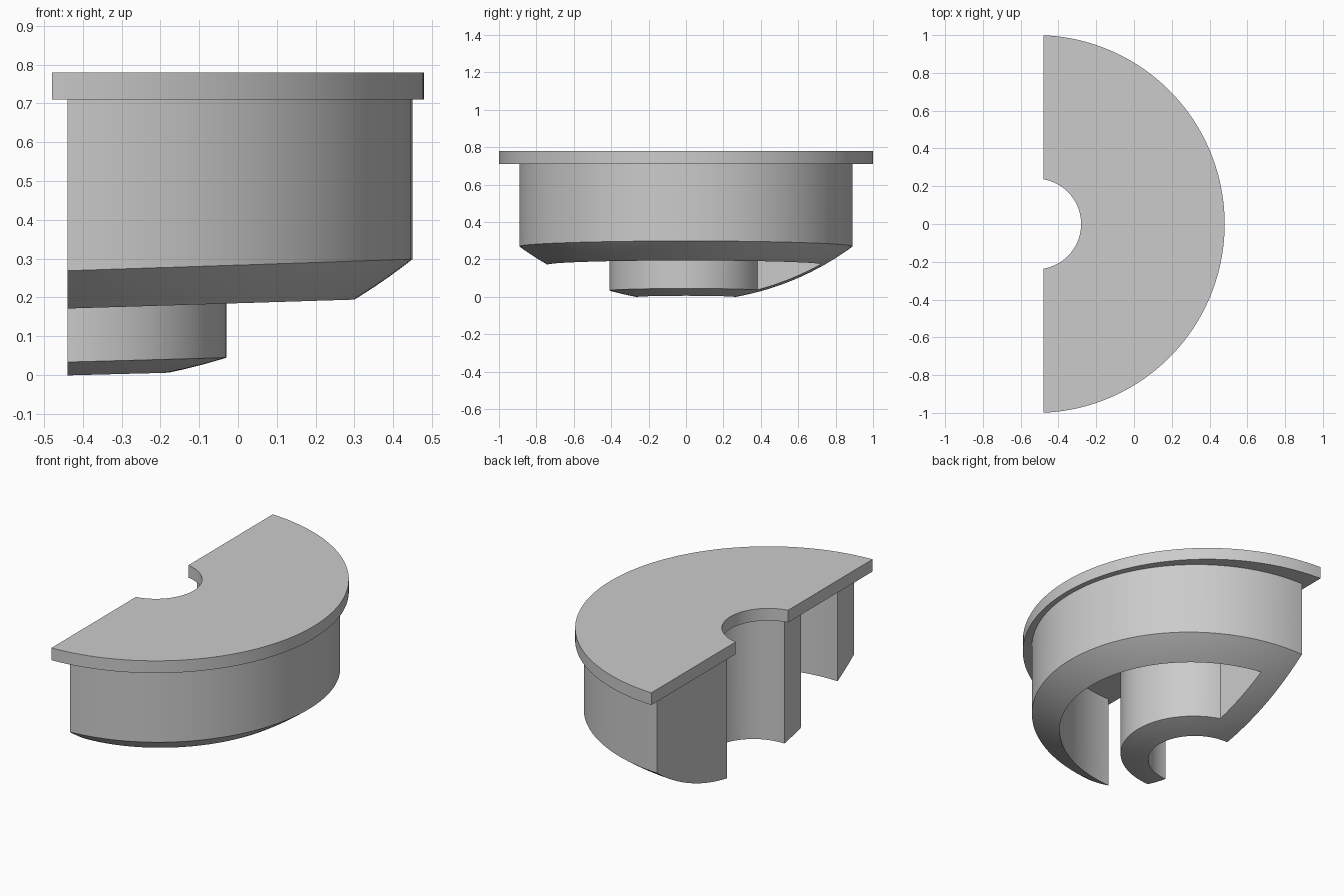
import bpy, bmesh
from math import sin, cos, asin, pi, radians
from mathutils import Matrix

old = bpy.data.objects.get("Cube")
if old:
    bpy.data.objects.remove(old, do_unlink=True)

grey = bpy.data.materials.new("plain grey")
grey.use_nodes = True
grey.diffuse_color = (0.6, 0.6, 0.6, 1)
grey.node_tree.nodes["Principled BSDF"].inputs["Base Color"].default_value = (0.6, 0.6, 0.6, 1)


def arc(cx, radius, start, end, steps):
    """Points on a circle centred on (cx, 0), from one angle to another."""
    angles = [start + (end - start) * i / steps for i in range(steps + 1)]
    return [(cx + radius * cos(a), radius * sin(a)) for a in angles]


def add_object(name, bm):
    bmesh.ops.recalc_face_normals(bm, faces=bm.faces)
    mesh = bpy.data.meshes.new(name)
    bm.to_mesh(mesh)
    bm.free()
    mesh.materials.append(grey)
    obj = bpy.data.objects.new(name, mesh)
    bpy.context.collection.objects.link(obj)
    return obj


def prism(name, outline, bottom, top):
    bm = bmesh.new()
    face = bm.faces.new([bm.verts.new((x, y, bottom)) for x, y in outline])
    extruded = bmesh.ops.extrude_face_region(bm, geom=[face])
    verts = [v for v in extruded["geom"] if isinstance(v, bmesh.types.BMVert)]
    bmesh.ops.translate(bm, verts=verts, vec=(0, 0, top - bottom))
    return add_object(name, bm)


def activate(obj):
    bpy.ops.object.select_all(action='DESELECT')
    obj.select_set(True)
    bpy.context.view_layer.objects.active = obj


def smooth(obj):
    activate(obj)
    bpy.ops.object.shade_smooth_by_angle(angle=radians(30))


# Half-disc flange with the spindle notch
FLANGE_X, FLANGE_CUT = -0.52, -0.48
offset = FLANGE_CUT - FLANGE_X
outer = pi / 2 - asin(offset / 1.0)
notch = pi / 2 - asin(offset / 0.24)
flange = prism("flange",
               arc(FLANGE_X, 1.0, outer, -outer, 96)
               + arc(FLANGE_X, 0.24, -notch, notch, 48),
               0.71, 0.78)
smooth(flange)

# Body: outer wall, hub and one joining rib in a single outline
BODY_X, RIB = -0.44, 0.15
wall_angle = pi / 2 - asin(RIB / 0.74)
hub_angle = pi / 2 - asin(RIB / 0.41)
body = prism("wall_hub_and_rib",
             arc(BODY_X, 0.89, pi / 2, -pi / 2, 96)
             + arc(BODY_X, 0.74, -pi / 2, wall_angle, 80)
             + arc(BODY_X, 0.41, hub_angle, -pi / 2, 64)
             + arc(BODY_X, 0.26, -pi / 2, pi / 2, 48),
             -0.1, 0.71)

# Large ball that rounds the underside of the body
bm = bmesh.new()
bmesh.ops.create_uvsphere(bm, u_segments=160, v_segments=96, radius=1.5,
                          matrix=Matrix.Translation((-0.48, 0, 1.475)))
ball = add_object("underside_cutter", bm)
ball.hide_render = True

cut = body.modifiers.new("rounded underside", 'BOOLEAN')
cut.operation = 'INTERSECT'
cut.solver = 'EXACT'
cut.object = ball
activate(body)
bpy.ops.object.modifier_apply(modifier=cut.name)
bpy.data.objects.remove(ball, do_unlink=True)
smooth(body)
